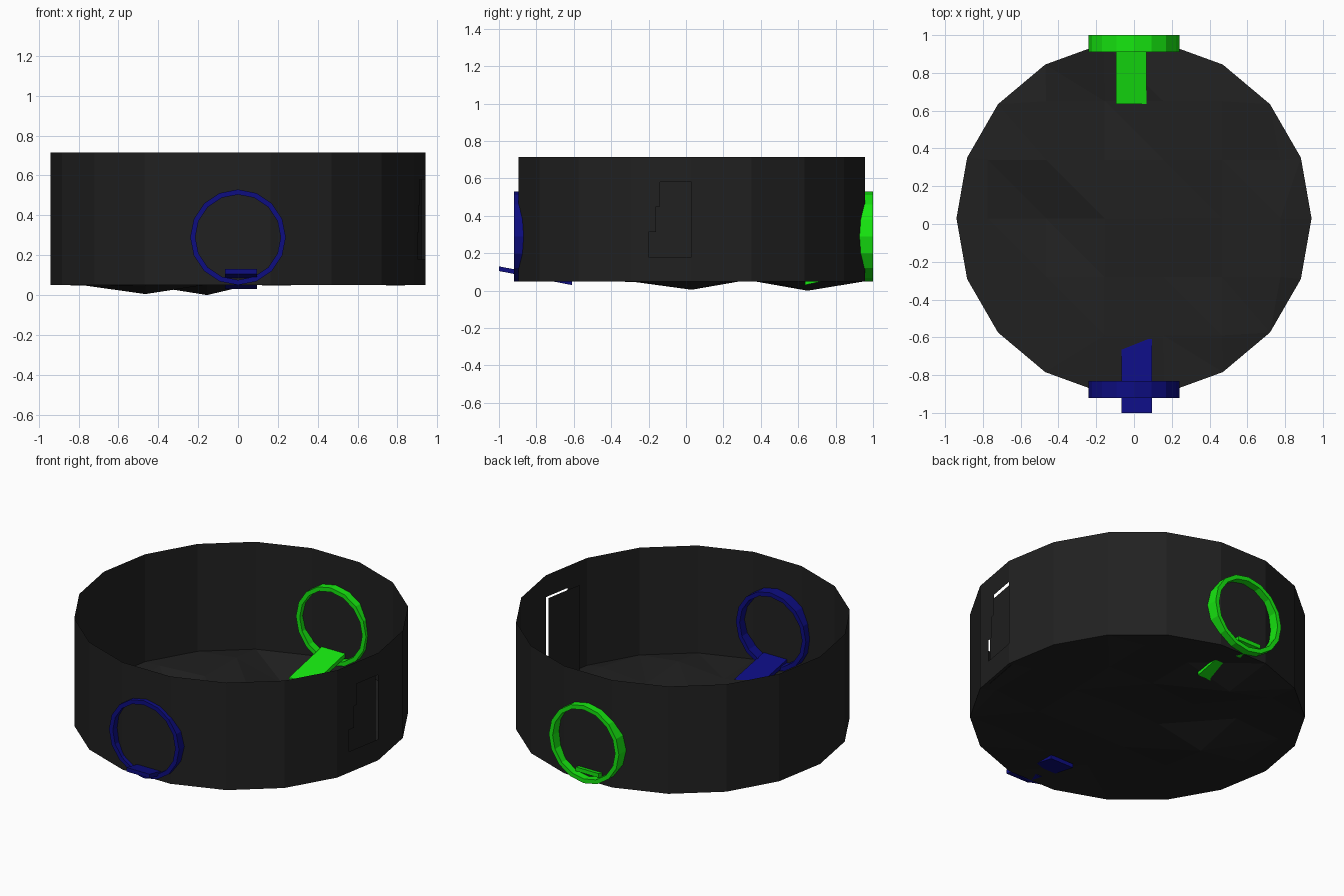
import bpy, math, random
from mathutils import Vector
from mathutils.geometry import delaunay_2d_cdt

if "Cube" in bpy.data.objects:
    bpy.data.objects.remove(bpy.data.objects["Cube"])

random.seed(4)
CY = 0.03          # arena centre in y
R = 0.94           # arena radius
N = 18             # arena sides
LEVELS = [0.05, 0.18, 0.315, 0.45, 0.58, 0.715]


def material(name, rgb):
    m = bpy.data.materials.new(name)
    m.diffuse_color = (*rgb, 1)
    m.use_nodes = True
    m.node_tree.nodes["Principled BSDF"].inputs["Base Color"].default_value = m.diffuse_color
    return m


black = material("black", (0.015, 0.015, 0.015))
green = material("green", (0.008, 0.8, 0.005))
blue = material("blue", (0.004, 0.004, 0.22))


def add_mesh(name, verts, faces, mat):
    me = bpy.data.meshes.new(name)
    me.from_pydata([tuple(v) for v in verts], [], faces)
    me.materials.append(mat)
    ob = bpy.data.objects.new(name, me)
    bpy.context.collection.objects.link(ob)
    return ob


rim = [Vector((R * math.cos(2 * math.pi * i / N), CY + R * math.sin(2 * math.pi * i / N)))
       for i in range(N)]

# Wall bands: the middle three stop short on the +x side, leaving a doorway
door_edge = [None, -0.20, -0.16, -0.14, None]
for k, edge in enumerate(door_edge):
    z0, z1 = LEVELS[k], LEVELS[k + 1]
    end = rim[0]
    if edge is not None:
        end = rim[-1].lerp(rim[0], (edge - rim[-1].y) / (rim[0].y - rim[-1].y))
    path = rim + [end]
    verts = [(p.x, p.y, z) for z in (z0, z1) for p in path]
    n = len(path)
    faces = [(i, i + 1, n + i + 1, n + i) for i in range(n - 1)]
    add_mesh(f"wall_band_{k + 1}", verts, faces, black)

# Door panel, slightly recessed behind the opening
a, b = rim[-1].lerp(rim[0], 0.25), rim[0]
inset = 0.02
add_mesh("door_panel",
         [(a.x - inset, a.y, 0.05), (b.x - inset, b.y, 0.05),
          (b.x - inset, b.y, 0.58), (a.x - inset, a.y, 0.58)],
         [(0, 1, 2, 3)], black)

# Uneven floor: coarse grid with bumps, joined to the rim
S = 0.31
dips = {(-0.5, 2): 0.0, (-1.5, 0): 0.005}
pts, heights = list(rim), [0.05] * N
for i in (-2.5, -1.5, -0.5, 0.5, 1.5, 2.5):
    for j in range(-2, 3):
        p = Vector((i * S, CY + j * S))
        if math.hypot(p.x, p.y - CY) < 0.86:
            pts.append(p)
            heights.append(dips.get((i, j), 0.05 + random.uniform(-0.005, 0.03)))
tri = delaunay_2d_cdt(pts, [], [], 0, 1e-5)
verts = [(v.x, v.y, heights[o[0]]) for v, o in zip(tri[0], tri[3])]
add_mesh("floor", verts, tri[2], black)


# Round gate frame standing across the wall
def ring(name, y0, y1, mat, sides=16, ro=0.24, ri=0.214, zc=0.29):
    verts, faces = [], []
    for i in range(sides):
        t = 2 * math.pi * i / sides
        for r, y in ((ro, y0), (ro, y1), (ri, y1), (ri, y0)):
            verts.append((r * math.sin(t), y, zc + r * math.cos(t)))
    for i in range(sides):
        p, q = 4 * i, 4 * ((i + 1) % sides)
        for c in range(4):
            d = (c + 1) % 4
            faces.append((p + c, p + d, q + d, q + c))
    add_mesh(name, verts, faces, mat)


# Sloping ramp plate under the gate
def ramp(name, x0, x1, y_in, y_out, z_in, z_out, mat, t=0.025):
    prof = [(y_in, z_in), (y_out, z_out), (y_out, z_out + t), (y_in, z_in + t)]
    verts = [(x, y, z) for x in (x0, x1) for y, z in prof]
    faces = [(0, 1, 2, 3), (7, 6, 5, 4)]
    faces += [(i, i + 4, (i + 1) % 4 + 4, (i + 1) % 4) for i in range(4)]
    ob = add_mesh(name, verts, faces, mat)
    return ob


ring("green_gate", 0.91, 1.0, green)
ramp("green_ramp", -0.095, 0.065, 0.635, 0.99, 0.03, 0.105, green)
ring("blue_gate", -0.92, -0.83, blue)
ramp("blue_ramp", -0.065, 0.095, -0.61, -1.0, 0.03, 0.105, blue)
